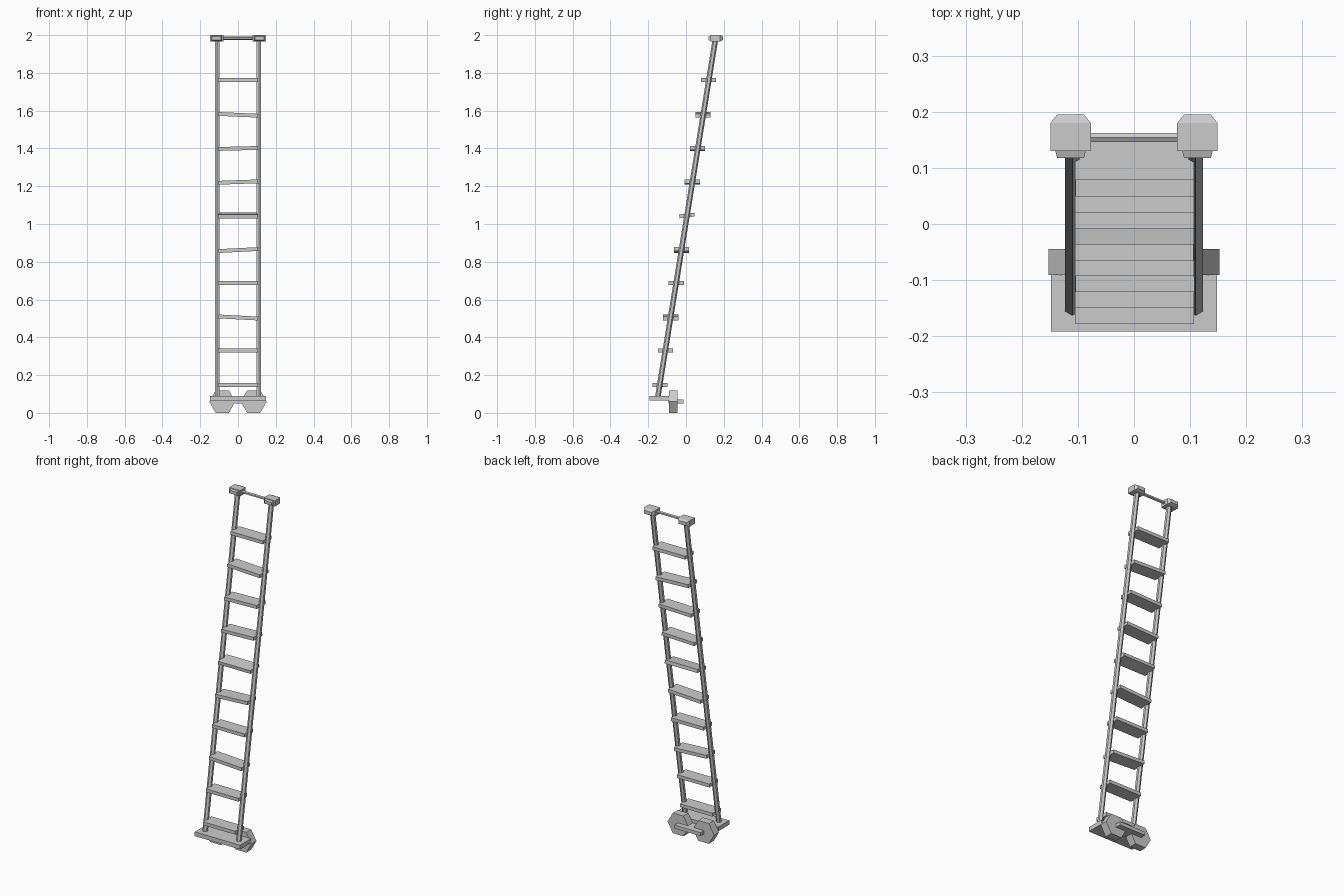
import bpy
import math
from mathutils import Vector, Matrix

if "Cube" in bpy.data.objects:
    bpy.data.objects.remove(bpy.data.objects["Cube"])


def make_mesh(name, verts, faces):
    me = bpy.data.meshes.new(name)
    me.from_pydata(verts, [], faces)
    ob = bpy.data.objects.new(name, me)
    bpy.context.collection.objects.link(ob)
    return ob


def box(name, loc, size, rot=(0, 0, 0)):
    bpy.ops.mesh.primitive_cube_add(size=1, location=loc, rotation=rot)
    ob = bpy.context.object
    ob.name = name
    ob.scale = size
    return ob


def rod(name, a, b, radius, sides=6, spin=0.0):
    a, b = Vector(a), Vector(b)
    bpy.ops.mesh.primitive_cylinder_add(vertices=sides, radius=radius, depth=(b - a).length)
    ob = bpy.context.object
    ob.name = name
    q = (b - a).to_track_quat('Z', 'Y').to_matrix().to_4x4()
    ob.matrix_world = Matrix.Translation((a + b) / 2) @ q @ Matrix.Rotation(spin, 4, 'Z')
    return ob


def loft(name, cx, sections):
    # rectangular sections along y: (y, half width, z low, z high)
    verts, faces = [], []
    for y, w, lo, hi in sections:
        verts += [(cx - w, y, lo), (cx + w, y, lo), (cx + w, y, hi), (cx - w, y, hi)]
    n = len(sections)
    for s in range(n - 1):
        for i in range(4):
            j = (i + 1) % 4
            faces.append((s * 4 + i, s * 4 + j, s * 4 + 4 + j, s * 4 + 4 + i)[::-1])
    faces += [(0, 1, 2, 3), tuple(n * 4 - 1 - i for i in range(4))]
    return make_mesh(name, verts, faces)


# leaning side rails, feet, top blocks
for side, s in (("left", -1), ("right", 1)):
    rod("rail_" + side, (s * 0.11, -0.15, 0.08), (s * 0.11, 0.156, 1.98), 0.0145, 6)
    loft("top_block_" + side, s * 0.113, [
        (0.118, 0.024, 1.974, 1.992), (0.130, 0.027, 1.970, 1.996),
        (0.1305, 0.036, 1.966, 2.0), (0.180, 0.036, 1.966, 2.0),
        (0.195, 0.024, 1.973, 1.993)])

    # hexagonal wheel standing behind the base plate
    c, r = s * 0.083, 0.069
    ring = [(c + r * math.cos(math.radians(60 * i)), 0.06 + r * math.sin(math.radians(60 * i)))
            for i in range(6)]
    verts = [(x, y, z) for y in (-0.091, -0.045) for x, z in ring]
    faces = [(0, 1, 2, 3, 4, 5), (11, 10, 9, 8, 7, 6)]
    faces += [(i, i + 6, (i + 1) % 6 + 6, (i + 1) % 6) for i in range(6)]
    make_mesh("hex_foot_" + side, verts, faces)

# base plate, flat bar joining the feet, thin top rod
box("base_plate", (0, -0.141, 0.078), (0.296, 0.102, 0.025))
box("foot_bar", (0, -0.052, 0.06), (0.17, 0.08, 0.02))
rod("top_rod", (-0.11, 0.154, 1.984), (0.11, 0.154, 1.984), 0.009, 6)

# treads: (height, sideways tilt, fore-aft tilt) in degrees
treads = [(0.147, 0, 0), (0.33, 0, 0), (0.505, 3, 0), (0.688, 0, 0), (0.862, -3, 0),
          (1.045, 0, 7), (1.222, -2, 0), (1.40, -1.5, 0), (1.578, 2.5, 0), (1.762, 0, 0)]
for i, (z, roll, pitch) in enumerate(treads):
    y = -0.138 + (z - 0.147) * 0.159
    box(f"tread_{i + 1}", (0.001, y, z), (0.212, 0.081, 0.02),
        (math.radians(pitch), math.radians(roll), 0))
